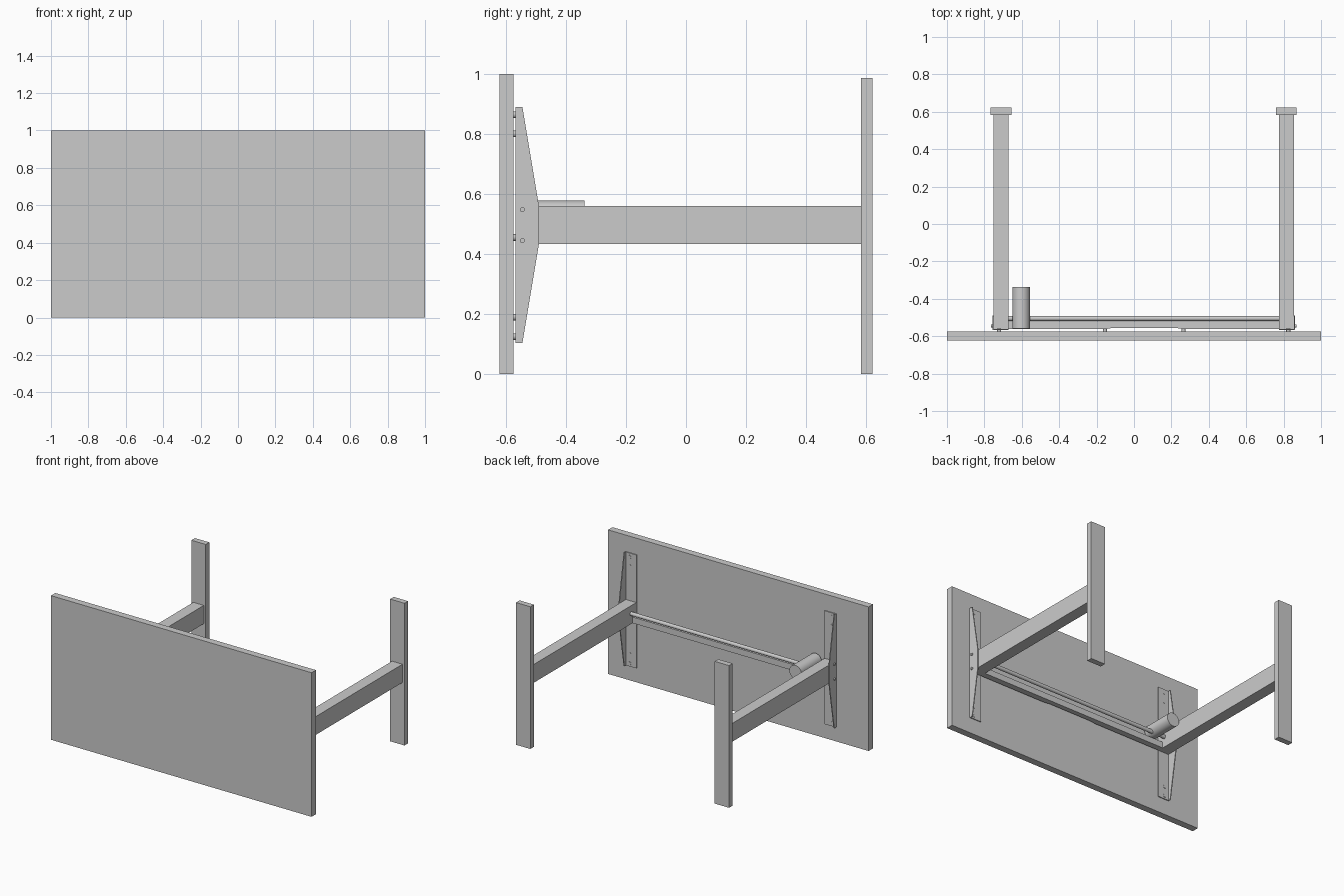
import bpy, bmesh
from math import pi
from mathutils import Matrix, Vector

if "Cube" in bpy.data.objects:
    bpy.data.objects.remove(bpy.data.objects["Cube"], do_unlink=True)


def finish(name, bm, smooth=False):
    bmesh.ops.recalc_face_normals(bm, faces=bm.faces)
    mesh = bpy.data.meshes.new(name)
    bm.to_mesh(mesh)
    bm.free()
    obj = bpy.data.objects.new(name, mesh)
    bpy.context.collection.objects.link(obj)
    if smooth:
        bpy.ops.object.select_all(action="DESELECT")
        obj.select_set(True)
        bpy.context.view_layer.objects.active = obj
        bpy.ops.object.shade_smooth_by_angle()
    return obj


def box(name, low, high):
    low, high = Vector(low), Vector(high)
    bm = bmesh.new()
    bmesh.ops.create_cube(bm, size=1)
    bmesh.ops.scale(bm, vec=high - low, verts=bm.verts)
    bmesh.ops.translate(bm, vec=(low + high) / 2, verts=bm.verts)
    return finish(name, bm)


def cylinder(name, centre, radius, length, axis, sides=32):
    bm = bmesh.new()
    turn = Matrix.Rotation(pi / 2, 4, "Y" if axis == "X" else "X")
    bmesh.ops.create_cone(bm, cap_ends=True, segments=sides, radius1=radius,
                          radius2=radius, depth=length,
                          matrix=Matrix.Translation(centre) @ turn)
    return finish(name, bm, smooth=True)


def prism(name, points, offset):
    bm = bmesh.new()
    face = bm.faces.new([bm.verts.new(p) for p in points])
    grown = bmesh.ops.extrude_face_region(bm, geom=[face])["geom"]
    verts = [g for g in grown if isinstance(g, bmesh.types.BMVert)]
    bmesh.ops.translate(bm, vec=offset, verts=verts)
    return finish(name, bm)


# Tabletop, standing on its long edge
box("tabletop", (-1, -0.622, 0), (1, -0.574, 1))

# Columns, feet and mounting brackets on both sides
half, sheet = 0.04, 0.006
for label, side, x in (("right", -1, -0.711), ("left", 1, 0.815)):
    box(label + "_column", (x - half, -0.562, 0.433), (x + half, 0.583, 0.56))
    box(label + "_foot", (x - 0.055, 0.583, 0), (x + 0.055, 0.622, 0.987))

    outer = x + side * half
    outline = [(-0.568, 0.103), (-0.545, 0.103), (-0.49, 0.433),
               (-0.49, 0.56), (-0.545, 0.89), (-0.568, 0.89)]
    prism(label + "_bracket_web", [(outer, y, z) for y, z in outline],
          (side * sheet, 0, 0))
    box(label + "_bracket_flange", (x - half, -0.568, 0.103),
        (x + half, -0.562, 0.89))

    for z in (0.125, 0.19, 0.80, 0.864):
        cylinder(label + "_flange_screw", (x + side * 0.01, -0.568, z),
                 0.011, 0.016, "Y", 16)
    for z in (0.445, 0.548):
        cylinder(label + "_bracket_bolt", (outer + side * 0.008, -0.545, z),
                 0.008, 0.012, "X", 16)

# Cross rail with a shallow relief along its middle
relief = [(-0.671, -0.521), (-0.671, -0.562), (-0.155, -0.562),
          (-0.11, -0.555), (0.22, -0.555), (0.265, -0.562),
          (0.775, -0.562), (0.775, -0.521)]
prism("cross_rail", [(x, y, 0.433) for x, y in relief], (0, 0, 0.042))
for x in (-0.155, 0.265):
    cylinder("rail_screw", (x, -0.566, 0.455), 0.011, 0.018, "Y", 16)

# Drive shaft and motor
cylinder("drive_shaft", (0.052, -0.505, 0.505), 0.013, 1.446, "X", 24)
cylinder("motor", (-0.603, -0.449, 0.531), 0.047, 0.222, "Y", 40)
